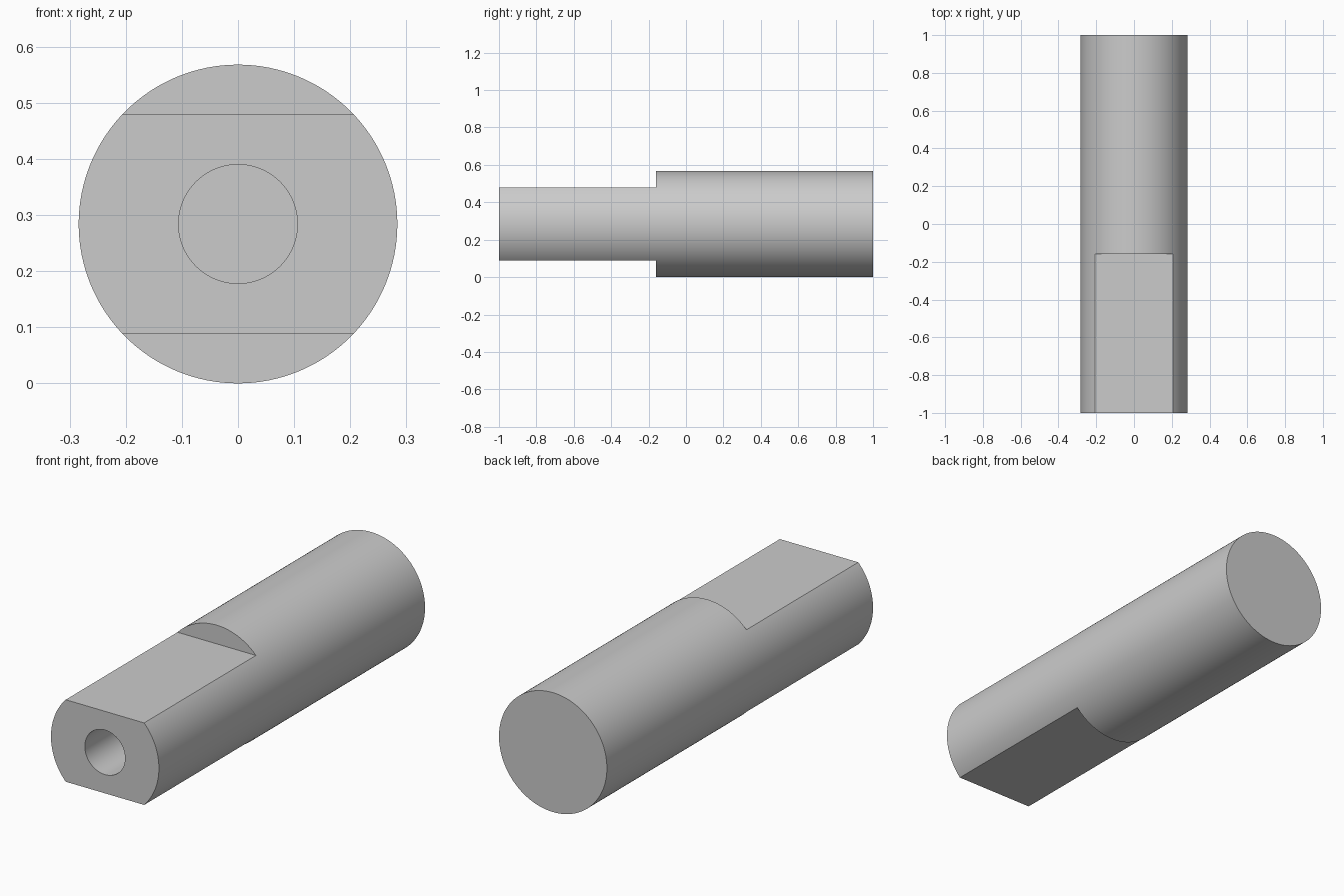
import bpy
import math

old = bpy.data.objects.get("Cube")
if old:
    bpy.data.objects.remove(old, do_unlink=True)

RADIUS, HOLE_RADIUS = 0.284, 0.106
FRONT, BACK, STEP = -1.0, 1.0, -0.16
FLAT_HALF = 0.195
HOLE_DEPTH = 0.8

steel = bpy.data.materials.new("light_grey_steel")
steel.use_nodes = True
grey = (0.6, 0.6, 0.6, 1)
steel.diffuse_color = grey
steel.node_tree.nodes["Principled BSDF"].inputs["Base Color"].default_value = grey


def rod(name, radius, y0, y1, sides):
    """Cylinder lying along y at the shaft axis."""
    bpy.ops.mesh.primitive_cylinder_add(
        vertices=sides, radius=radius, depth=y1 - y0,
        location=(0, (y0 + y1) / 2, RADIUS), rotation=(math.pi / 2, 0, 0))
    obj = bpy.context.object
    obj.name = name
    obj.data.materials.append(steel)
    return obj


def flat_cutter(name, side):
    """Block that removes one side of the shaft's front end."""
    bpy.ops.mesh.primitive_cube_add(
        size=1, location=(0, STEP - 0.5, RADIUS + side * (FLAT_HALF + 0.2)))
    obj = bpy.context.object
    obj.name = name
    obj.scale = (1, 1, 0.4)
    # stretch past the front end so the cut runs clean through
    obj.scale.y = 1.0
    obj.data.materials.append(steel)
    return obj


# Shaft body
shaft = rod("shaft", RADIUS, FRONT, BACK, 128)

# Two opposite flats and the blind bore in the front end
cutters = [
    flat_cutter("upper_flat_cutter", 1),
    flat_cutter("lower_flat_cutter", -1),
    rod("bore_cutter", HOLE_RADIUS, FRONT - 0.1, FRONT + HOLE_DEPTH, 64),
]
bpy.context.view_layer.objects.active = shaft
for cutter in cutters:
    cutter.hide_render = True
    cut = shaft.modifiers.new(cutter.name, "BOOLEAN")
    cut.operation = "DIFFERENCE"
    cut.solver = "EXACT"
    cut.object = cutter
    bpy.ops.object.modifier_apply(modifier=cut.name)
for cutter in cutters:
    bpy.data.objects.remove(cutter, do_unlink=True)

# Smooth round walls, crisp edges
bpy.ops.object.select_all(action="DESELECT")
shaft.select_set(True)
bpy.context.view_layer.objects.active = shaft
bpy.ops.object.shade_smooth_by_angle(angle=math.radians(30))
